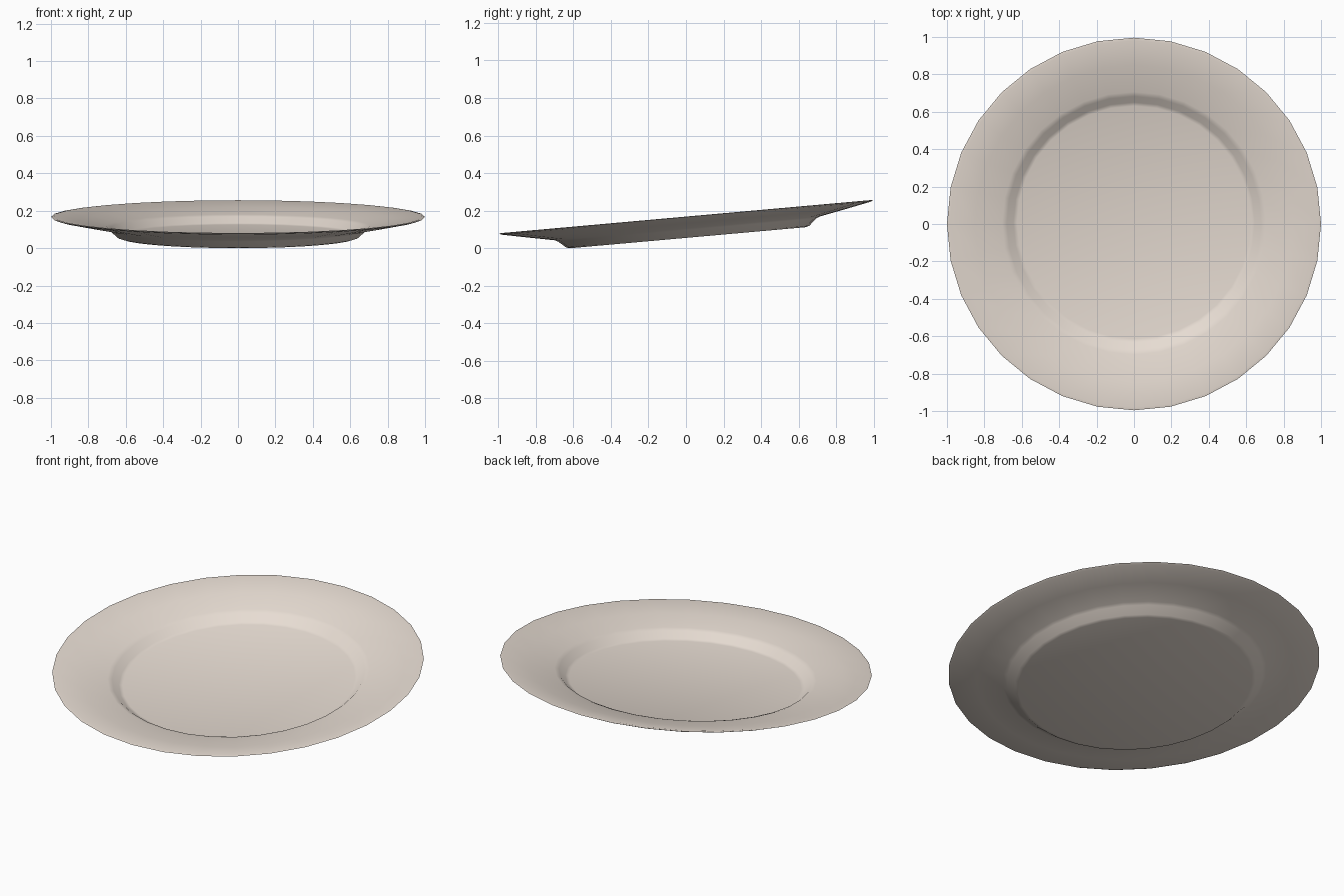
import bpy, bmesh, math
from mathutils import Matrix

if "Cube" in bpy.data.objects:
    bpy.data.objects.remove(bpy.data.objects["Cube"])

SIDES = 32
TILT = math.radians(5.1)

# half section of the plate: underside outwards, lip, then top side inwards
PROFILE = [(0.0, 0.0), (0.63, 0.0), (0.65, 0.006), (0.69, 0.041), (0.71, 0.05),
           (0.85, 0.077), (0.985, 0.104), (1.0, 0.111), (0.985, 0.113),
           (0.85, 0.088), (0.705, 0.062), (0.68, 0.053), (0.645, 0.02),
           (0.625, 0.014), (0.0, 0.014)]


def lathe(name, profile, sides):
    bm = bmesh.new()
    verts = [bm.verts.new((r, 0, z)) for r, z in profile]
    edges = [bm.edges.new(pair) for pair in zip(verts, verts[1:])]
    bmesh.ops.spin(bm, geom=verts + edges, cent=(0, 0, 0), axis=(0, 0, 1),
                   angle=2 * math.pi, steps=sides, use_duplicate=False)
    bmesh.ops.remove_doubles(bm, verts=bm.verts, dist=1e-4)
    bmesh.ops.recalc_face_normals(bm, faces=bm.faces)
    # lean the plate back and stand its lowest point on the floor
    bmesh.ops.transform(bm, matrix=Matrix.Rotation(TILT, 4, 'X'), verts=bm.verts)
    low = min(v.co.z for v in bm.verts)
    ys = [v.co.y for v in bm.verts]
    bmesh.ops.translate(bm, verts=bm.verts,
                        vec=(0, -(min(ys) + max(ys)) / 2, -low))
    mesh = bpy.data.meshes.new(name)
    bm.to_mesh(mesh)
    bm.free()
    obj = bpy.data.objects.new(name, mesh)
    bpy.context.collection.objects.link(obj)
    return obj


# dinner plate
plate = lathe("plate", PROFILE, SIDES)
bpy.context.view_layer.objects.active = plate
plate.select_set(True)
bpy.ops.object.shade_smooth_by_angle(angle=math.radians(50))

# warm off-white glaze
glaze = bpy.data.materials.new("cream_glaze")
glaze.diffuse_color = (0.80, 0.72, 0.65, 1)
glaze.use_nodes = True
glaze.node_tree.nodes["Principled BSDF"].inputs["Base Color"].default_value = glaze.diffuse_color
plate.data.materials.append(glaze)
